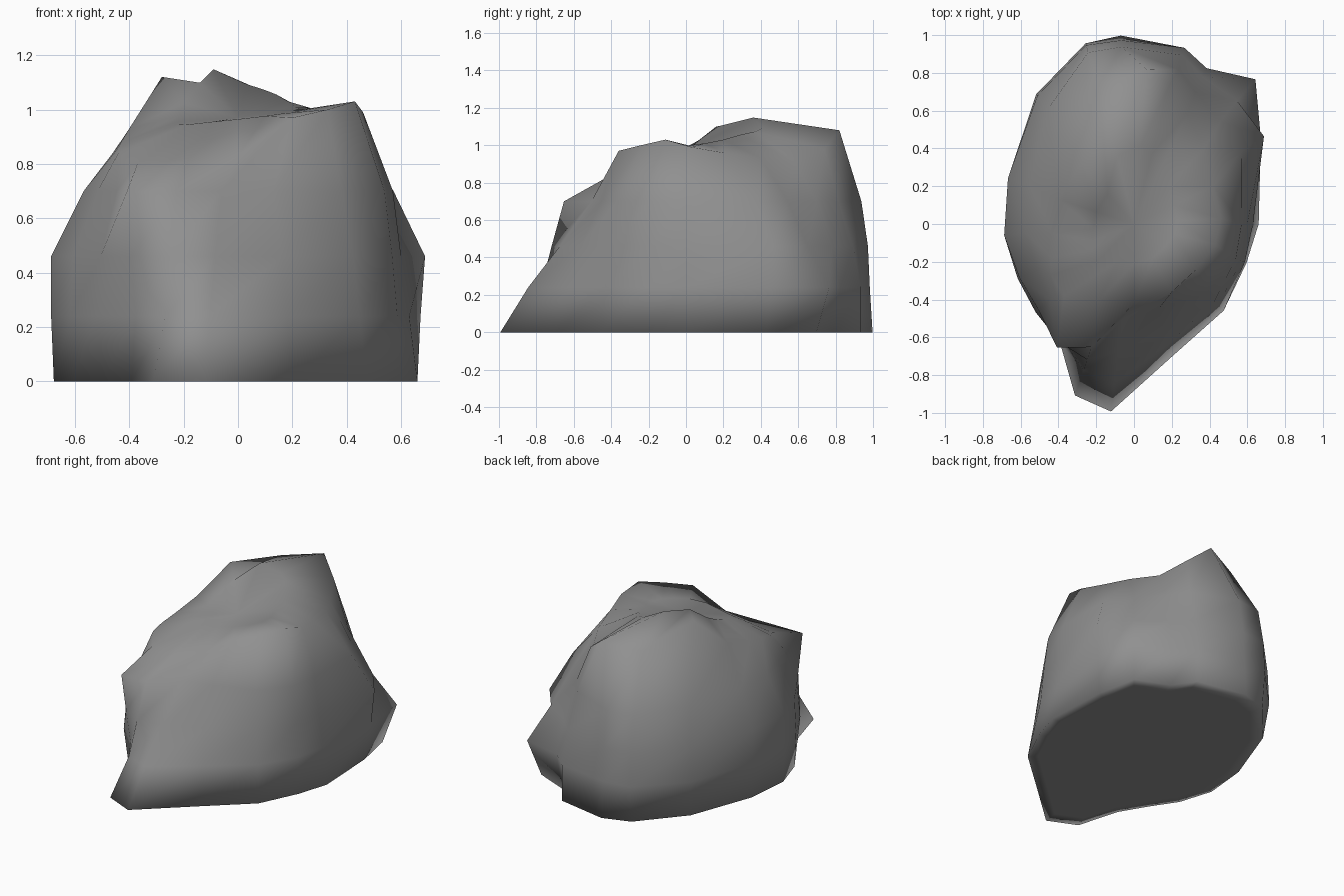
import bpy, bmesh, math

if "Cube" in bpy.data.objects:
    bpy.data.objects.remove(bpy.data.objects["Cube"])

# Column directions (degrees) around the boulder
angles = [0, 34, 50, 65, 74, 94, 105, 127, 160, 185, 205, 222, 238, 251, 263, 286, 316, 341]

# Radius per column for each horizontal slice, keyed by height
slices = {
    0.00: [.66, .77, .91, .87, .97, 1.0, .97, .82, .69, .68, .67, .67, .74, .96, 1.0, .73, .66, .63],
    0.24: [.63, .81, 1.0, .91, .97, .985, .99, .86, .71, .69, .68, .70, .71, .82, .85, .66, .62, .62],
    0.46: [.60, .83, .85, .86, .93, .975, .98, .85, .71, .69, .67, .68, .74, .76, .68, .59, .59, .60],
    0.70: [.57, .69, .71, .77, .85, .94, .94, .76, .59, .57, .57, .60, .77, .69, .51, .47, .53, .57],
}

# Crown rim: shoulder points above each column
rim_points = [
    (.46, .03, .99), (.42, .20, .96), (.37, .40, .93), (.28, .58, .91), (.19, .74, .98), (.065, .82, 1.08),
    (-.18, .72, 1.04), (-.28, .32, 1.12), (-.40, .13, .93), (-.43, -.05, .88), (-.44, -.18, .86), (-.44, -.27, .84),
    (-.37, -.38, .80), (-.18, -.40, .82), (0, -.42, .83), (.20, -.36, .97), (.33, -.24, 1.0), (.43, -.11, 1.03),
]


def crown_height(x, y):
    # sloping saddle with one peak towards the back
    return .96 + .12 * x + .21 * math.exp(-((x + .13) ** 2 + (y - .31) ** 2) / .075)


bm = bmesh.new()
n = len(angles)

# Inset ring of the flat base, then the side slices
rings = []
bands = [(0, [r * .9 for r in slices[0]])] + list(slices.items())
for z, radii in bands:
    rings.append([bm.verts.new((r * math.cos(math.radians(a)), r * math.sin(math.radians(a)), z))
                  for a, r in zip(angles, radii)])

# Crown rim, inner crown ring and centres
rings.append([bm.verts.new(p) for p in rim_points])
inner = [bm.verts.new((x / 2, y / 2, crown_height(x / 2, y / 2))) for x, y, z in rim_points]
rings.append(inner)
top_centre = bm.verts.new((0, 0, .97))
base_centre = bm.verts.new((0, 0, 0))

# Skin the rings, close base and crown
for lo, hi in zip(rings, rings[1:]):
    for i in range(n):
        j = (i + 1) % n
        bm.faces.new((lo[i], lo[j], hi[j], hi[i]))
for i in range(n):
    j = (i + 1) % n
    bm.faces.new((inner[i], inner[j], top_centre))
    bm.faces.new((rings[0][j], rings[0][i], base_centre))
bmesh.ops.recalc_face_normals(bm, faces=bm.faces)
for f in bm.faces:
    f.smooth = True

mesh = bpy.data.meshes.new("boulder")
bm.to_mesh(mesh)
bm.free()
boulder = bpy.data.objects.new("boulder", mesh)
bpy.context.collection.objects.link(boulder)

# Dark stone
stone = bpy.data.materials.new("stone")
stone.diffuse_color = (.28, .28, .28, 1)
stone.use_nodes = True
stone.node_tree.nodes["Principled BSDF"].inputs["Base Color"].default_value = stone.diffuse_color
mesh.materials.append(stone)
